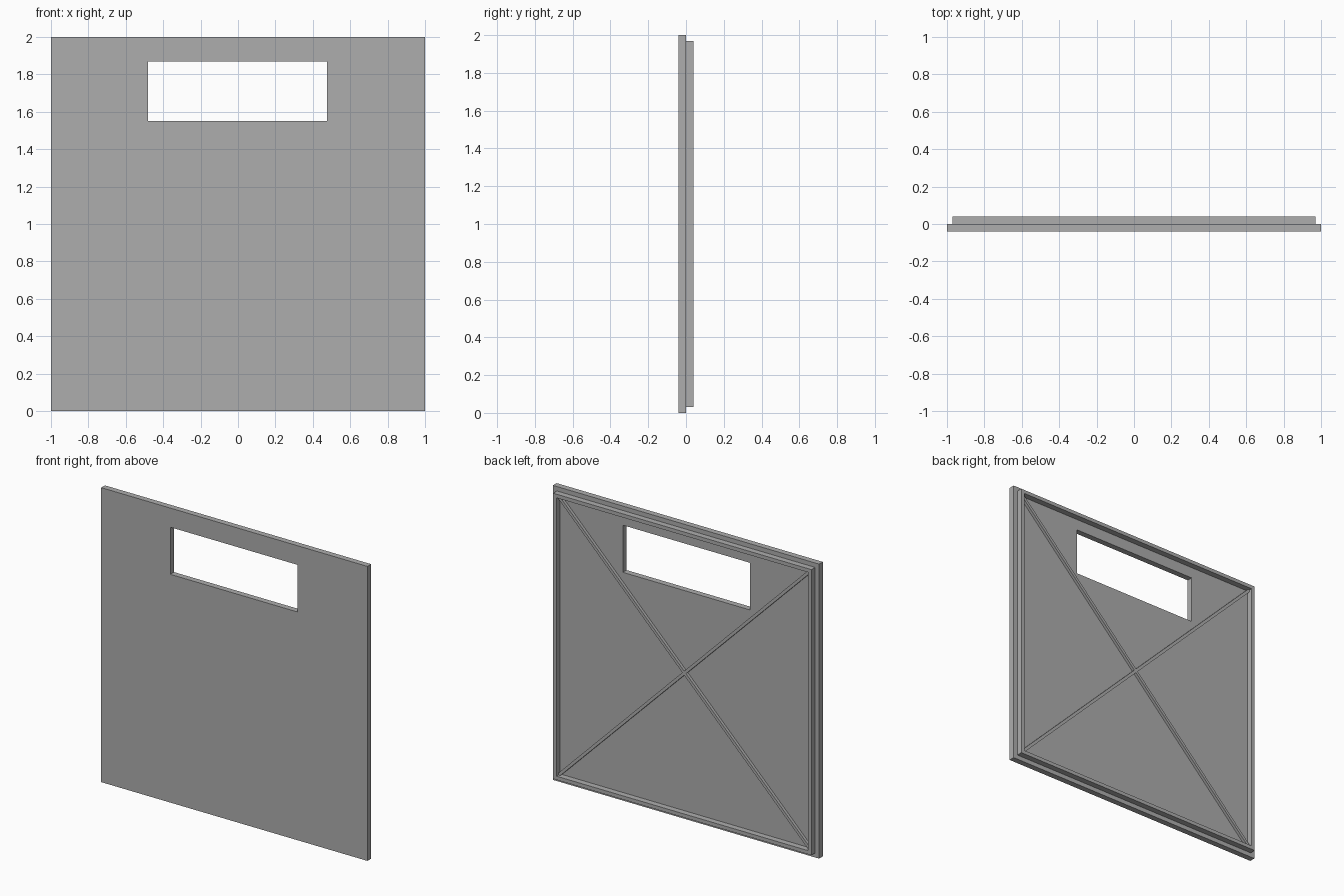
import bpy, bmesh
from mathutils import Vector, Matrix

cube = bpy.data.objects.get("Cube")
if cube:
    bpy.data.objects.remove(cube, do_unlink=True)

# Single flat grey
grey = bpy.data.materials.new("mid grey")
grey.use_nodes = True
colour = (0.42, 0.42, 0.42, 1)
grey.diffuse_color = colour
grey.node_tree.nodes["Principled BSDF"].inputs["Base Color"].default_value = colour


def rect(x0, x1, z0, z1):
    return [(x0, z0), (x1, z0), (x1, z1), (x0, z1)]


def extrude_faces(name, faces, y0, y1):
    """Extrude flat x-z outlines, sharing corners, from y0 back to y1."""
    bm = bmesh.new()
    for outline in faces:
        bm.faces.new([bm.verts.new((x, y0, z)) for x, z in outline])
    bmesh.ops.remove_doubles(bm, verts=bm.verts, dist=0.0001)
    result = bmesh.ops.extrude_face_region(bm, geom=bm.faces[:], use_keep_orig=True)
    moved = [v for v in result["geom"] if isinstance(v, bmesh.types.BMVert)]
    bmesh.ops.translate(bm, verts=moved, vec=(0, y1 - y0, 0))
    bmesh.ops.recalc_face_normals(bm, faces=bm.faces)
    mesh = bpy.data.meshes.new(name)
    bm.to_mesh(mesh)
    bm.free()
    mesh.materials.append(grey)
    obj = bpy.data.objects.new(name, mesh)
    bpy.context.collection.objects.link(obj)
    return obj


def ring(outer, inner):
    """Four mitred faces between two rectangles."""
    return [[outer[i], outer[(i + 1) % 4], inner[(i + 1) % 4], inner[i]]
            for i in range(4)]


# Front plate with the handle opening
opening = rect(-0.48, 0.475, 1.55, 1.87)
extrude_faces("front_plate", ring(rect(-1, 1, 0, 2), opening), -0.04, 0)

# Raised rim on the back, set in from the plate edge
reach, inner = 0.97, 0.945
extrude_faces("back_rim",
              ring(rect(-reach, reach, 1 - reach, 1 + reach),
                   rect(-inner, inner, 1 - inner, 1 + inner)), 0, 0.04)

# Diagonal stiffening ribs: one arm outline turned four times
k = 0.014
arm = [(inner, inner - k), (inner, inner), (inner - k, inner), (0, k)]
cross = []
for turn in range(4):
    spin = Matrix.Rotation(turn * 1.5707963, 2)
    for point in arm:
        p = spin @ Vector(point)
        cross.append((p.x, p.y + 1))
extrude_faces("cross_ribs", [cross], 0, 0.02)
